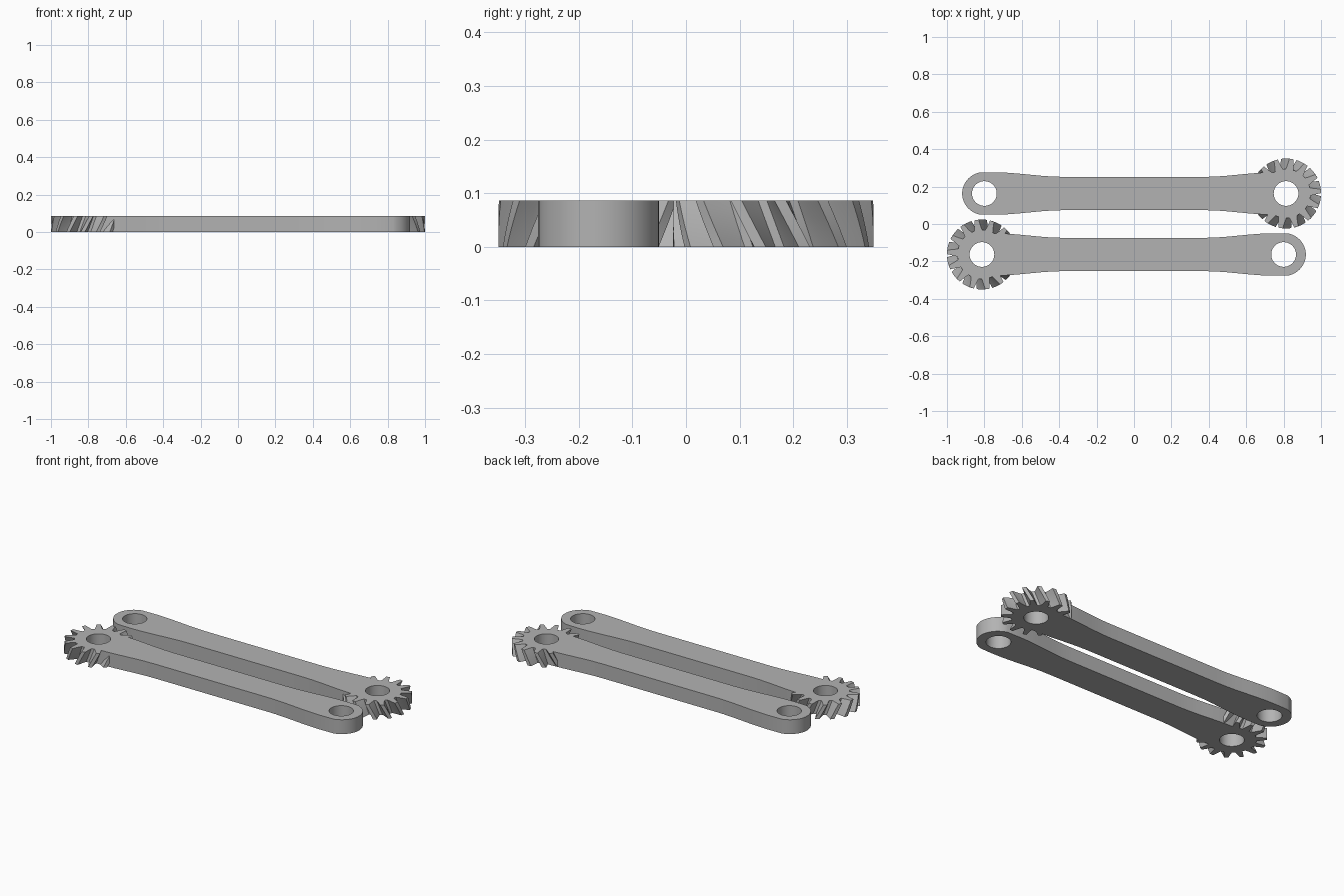
import bpy, bmesh
from math import sin, cos, pi, radians

cube = bpy.data.objects.get("Cube")
if cube:
    bpy.data.objects.remove(cube, do_unlink=True)

HEIGHT = 0.086
GEAR_X, EYE_X, ARM_Y = 0.813, -0.80, 0.163
TEETH, TWIST, PHASE = 14, radians(-14), radians(18)

steel = bpy.data.materials.new("grey metal")
steel.use_nodes = True
steel.diffuse_color = (0.45, 0.45, 0.45, 1)
steel.node_tree.nodes["Principled BSDF"].inputs["Base Color"].default_value = (0.45, 0.45, 0.45, 1)


def prism(name, outline, z0, z1, layers=1, twist=0.0, centre=(0, 0)):
    """Extrude an outline upward, turning it about its centre by twist."""
    bm = bmesh.new()
    rings = []
    for k in range(layers + 1):
        t = k / layers
        c, s = cos(twist * t), sin(twist * t)
        rings.append([bm.verts.new((centre[0] + x * c - y * s, centre[1] + x * s + y * c,
                                    z0 + (z1 - z0) * t)) for x, y in outline])
    for low, high in zip(rings, rings[1:]):
        for i in range(len(low)):
            j = (i + 1) % len(low)
            bm.faces.new((low[i], low[j], high[j], high[i]))
    bm.faces.new(rings[0][::-1])
    bm.faces.new(rings[-1])
    bmesh.ops.recalc_face_normals(bm, faces=bm.faces)
    mesh = bpy.data.meshes.new(name)
    bm.to_mesh(mesh)
    bm.free()
    mesh.materials.append(steel)
    ob = bpy.data.objects.new(name, mesh)
    bpy.context.collection.objects.link(ob)
    return ob


def circle(r, n=64):
    return [(r * cos(2 * pi * i / n), r * sin(2 * pi * i / n)) for i in range(n)]


def arm_outline():
    """Slim bar that swells smoothly into a round end on each side."""
    slim, wide = 0.089, 0.113
    edge = []
    for i in range(25):
        x = EYE_X + 0.06 + (GEAR_X - EYE_X - 0.12) * i / 24
        t = min(1, max(0, (abs(x) - 0.38) / 0.36))
        edge.append((x, slim + (wide - slim) * t * t * (3 - 2 * t)))
    cap = [(0.119 * cos(a), 0.115 * sin(a)) for a in (radians(-76 + 8 * i) for i in range(20))]
    right = [(GEAR_X + x, y) for x, y in cap]
    left = [(EYE_X - x, -y) for x, y in cap]
    return [(x, -y) for x, y in edge] + right + edge[::-1] + left


def gear_outline():
    """Tapered teeth with slightly bulged flanks around a round root."""
    flank = ((-0.36, 0.131), (-0.24, 0.152), (-0.13, 0.187), (0.13, 0.187),
             (0.24, 0.152), (0.36, 0.131))
    pts = []
    for k in range(TEETH):
        for offset, r in flank:
            a = PHASE + (k + offset) * 2 * pi / TEETH
            pts.append((r * cos(a), r * sin(a)))
    return pts


def combine(target, tool, operation):
    mod = target.modifiers.new(operation.lower(), "BOOLEAN")
    mod.operation, mod.solver, mod.object = operation, "EXACT", tool
    bpy.context.view_layer.update()
    mesh = bpy.data.meshes.new_from_object(target.evaluated_get(bpy.context.evaluated_depsgraph_get()))
    target.modifiers.clear()
    target.data = mesh
    bpy.data.objects.remove(tool, do_unlink=True)


# Arm with a helical gear on one end and a plain eye on the other
arm = prism("back_geared_arm", arm_outline(), 0, HEIGHT)
combine(arm, prism("gear", gear_outline(), 0, HEIGHT, 6, TWIST, (GEAR_X, 0)), "UNION")
for x in (GEAR_X, EYE_X):
    combine(arm, prism("bore", circle(0.066), -0.05, HEIGHT + 0.05, centre=(x, 0)), "DIFFERENCE")

# Mating arm, mirrored so that its gear has the opposite hand
mesh = arm.data.copy()
bm = bmesh.new()
bm.from_mesh(mesh)
for v in bm.verts:
    v.co.x = -v.co.x
bmesh.ops.reverse_faces(bm, faces=bm.faces)
bm.to_mesh(mesh)
bm.free()
mate = bpy.data.objects.new("front_geared_arm", mesh)
bpy.context.collection.objects.link(mate)

arm.location.y, mate.location.y = ARM_Y, -ARM_Y
for ob in (arm, mate):
    bpy.ops.object.select_all(action="DESELECT")
    ob.select_set(True)
    bpy.context.view_layer.objects.active = ob
    bpy.ops.object.shade_smooth_by_angle(angle=radians(25))
